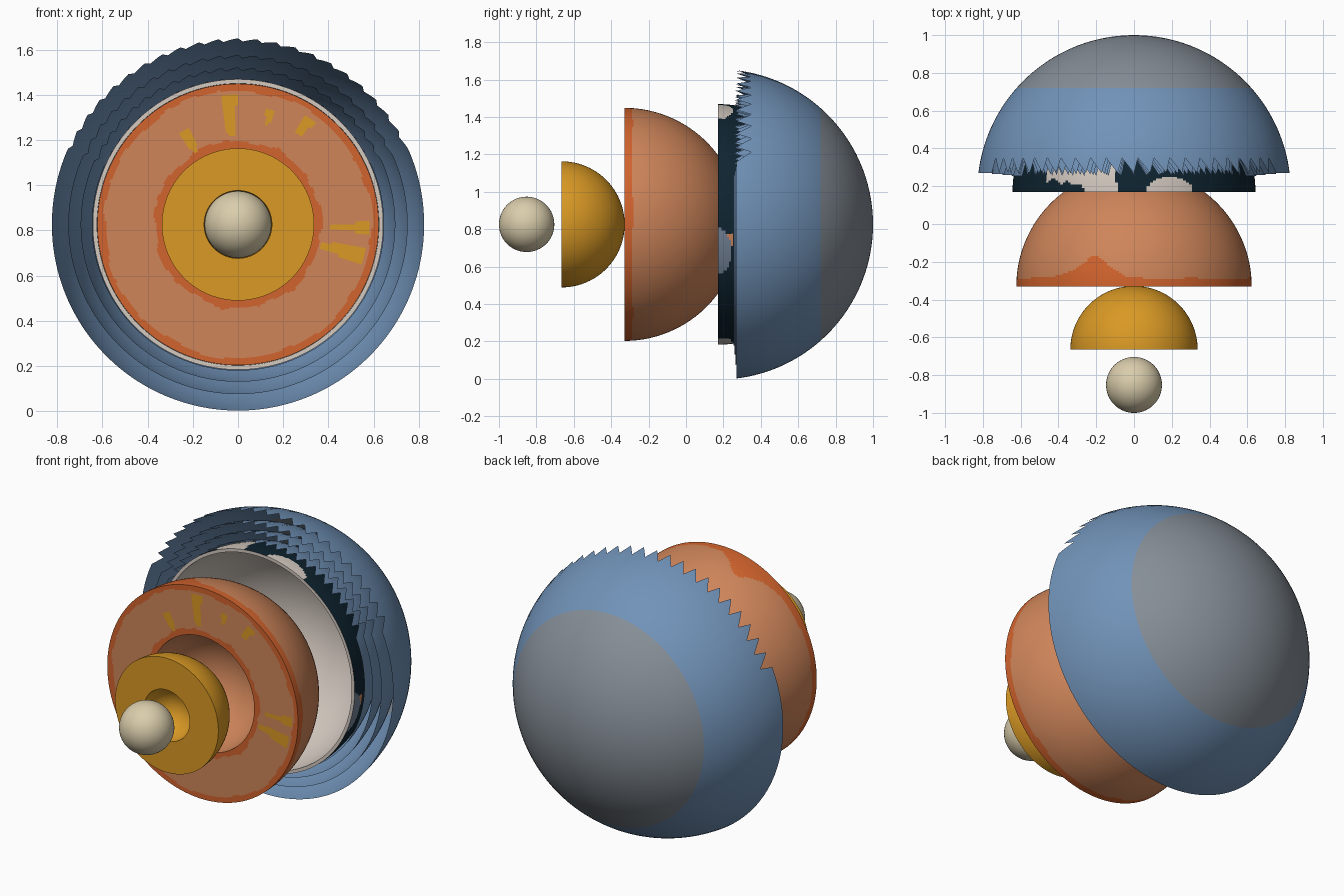
import bpy, bmesh, math

if "Cube" in bpy.data.objects:
    bpy.data.objects.remove(bpy.data.objects["Cube"])

CZ = 0.826      # height of the common axis, which runs along y
COLS = 240      # columns around the axis


def mat(name, rgb):
    m = bpy.data.materials.new(name)
    m.diffuse_color = (*rgb, 1)
    m.use_nodes = True
    m.node_tree.nodes["Principled BSDF"].inputs["Base Color"].default_value = m.diffuse_color
    return m


cream = mat("cream", (0.70, 0.61, 0.41))
gold = mat("gold", (0.70, 0.32, 0.018))
salmon = mat("light orange", (0.62, 0.235, 0.102))
rust = mat("dark orange", (0.64, 0.125, 0.026))
navy = mat("navy", (0.0045, 0.0176, 0.03))
bone = mat("pale beige", (0.66, 0.59, 0.53))
slate = mat("slate", (0.17, 0.22, 0.30))
blue = mat("sky blue", (0.165, 0.29, 0.48))
grey = mat("cap grey", (0.235, 0.27, 0.31))


def arc(radius, y0, ys):
    """Profile points on a sphere centred at y0, at the given y values."""
    return [(math.sqrt(max(0, radius ** 2 - (y - y0) ** 2)), y) for y in ys]


def sweep(radius, y0, y_from, y_to, n):
    """Profile points on a sphere, evenly spaced by angle between two y values."""
    a = math.acos(max(-1, min(1, (y_from - y0) / radius)))
    b = math.acos(max(-1, min(1, (y_to - y0) / radius)))
    ts = [a + (b - a) * i / n for i in range(n + 1)]
    return [(radius * math.sin(t), y0 + radius * math.cos(t)) for t in ts]


def lathe(name, profile, mats, rule):
    """Spin profile(column) about the y axis; rule(r, y, degrees, row) picks a material."""
    bm = bmesh.new()
    cols = []
    for i in range(COLS):
        a = 2 * math.pi * i / COLS
        cols.append([bm.verts.new((r * math.cos(a), y, CZ + r * math.sin(a)))
                     for r, y in profile(i)])
    for i in range(COLS):
        p, q = cols[i], cols[(i + 1) % COLS]
        for j in range(len(p) - 1):
            f = bm.faces.new((p[j], q[j], q[j + 1], p[j + 1]))
            c = f.calc_center_median()
            deg = math.degrees(math.atan2(c.z - CZ, c.x))
            f.material_index = rule(math.hypot(c.x, c.z - CZ), c.y, deg, j)
    bmesh.ops.remove_doubles(bm, verts=bm.verts, dist=1e-5)
    finish(name, bm, mats)


def finish(name, bm, mats):
    me = bpy.data.meshes.new(name)
    bm.to_mesh(me)
    bm.free()
    for m in mats:
        me.materials.append(m)
    ob = bpy.data.objects.new(name, me)
    bpy.context.collection.objects.link(ob)
    bpy.ops.object.select_all(action='DESELECT')
    ob.select_set(True)
    bpy.context.view_layer.objects.active = ob
    bpy.ops.object.shade_smooth_by_angle(angle=math.radians(35))


def wobble(deg):
    a = math.radians(deg)
    return 0.4 * math.sin(7 * a + 1) + 0.35 * math.sin(13 * a) + 0.25 * math.sin(29 * a + 2)


# Inner core ball
bm = bmesh.new()
bmesh.ops.create_uvsphere(bm, u_segments=64, v_segments=32, radius=0.148)
bmesh.ops.translate(bm, verts=bm.verts, vec=(0, -0.852, CZ))
finish("inner_core", bm, [cream])

# Outer core: half ball with a bowl for the inner core
Y = -0.665
core = sweep(0.337, Y, Y + 0.337, Y, 24) + sweep(0.15, Y, Y, Y + 0.15, 14)
lathe("outer_core", lambda i: core, [gold], lambda r, y, d, j: 0)

# Mantle: half ball with a painted cut face and a bowl
Y = -0.33
outer = sweep(0.623, Y, Y + 0.623, -0.16, 24) + arc(0.623, Y, [-0.17 - 0.01 * k for k in range(17)])
face = [(0.623 - 0.286 * k / 36, Y) for k in range(1, 36)]
mantle = outer + face + sweep(0.337, Y, Y, Y + 0.337, 20)
face_start, face_end = len(outer) - 1, len(outer) + len(face)
# gold plumes: angle, inner radius, outer radius, half width inside, half width outside
PLUMES = [(94, 0.39, 0.575, 0.018, 0.034), (74, 0.46, 0.53, 0.008, 0.022),
          (56, 0.48, 0.565, 0.018, 0.03), (120, 0.37, 0.48, 0.012, 0.028),
          (-1.5, 0.41, 0.58, 0.012, 0.025), (-14, 0.38, 0.575, 0.014, 0.042)]


def mantle_rule(r, y, d, j):
    if j < face_start:
        edge = -0.288 + 0.007 * wobble(d)
        edge += 0.09 * math.exp(-((d - 109) / 9) ** 2) + 0.03 * math.exp(-((d - 118) / 20) ** 2)
        return 1 if y < edge else 0
    if j >= face_end:
        return 0
    for a, r0, r1, w0, w1 in PLUMES:
        t = (r - r0) / (r1 - r0)
        if 0 < t < 1 and abs(math.radians(d - a)) * r < w0 + (w1 - w0) * t:
            return 2
    w = 0.013 * wobble(d)
    return 1 if r > 0.592 + w * 0.8 or r < 0.37 + w else 0


lathe("mantle", lambda i: mantle, [salmon, rust, gold], mantle_rule)

# Crust: thin half shell, dark sea and pale land outside, pale inside
Y = 0.17
outer = sweep(0.643, Y, Y + 0.643, 0.29, 22) + arc(0.643, Y, [0.28 - 0.01 * k for k in range(12)])
crust = outer + sweep(0.624, Y, Y, Y + 0.624, 28)
rim = len(outer) - 1


def crust_rule(r, y, d, j):
    if j >= rim:
        return 1
    w = wobble(d * 1.7)
    if 99 < d < 136 and y > 0.20 + 0.035 * w + 0.03 * math.sin(math.radians(d * 6)):
        return 1
    if 97 < d < 112 and y < 0.22 + 0.02 * w:
        return 1
    if 61 < d < 84 and y < 0.17 + 0.08 * math.sqrt(1 - ((d - 72.5) / 11.5) ** 2):
        return 1
    if -100 < d < -72 and y < 0.24 + 0.03 * w:
        return 1
    if -24 < d < -2 and y < 0.17 + 0.075 * math.sqrt(1 - ((d + 13) / 11) ** 2):
        return 2
    if -11 < d < -5 and 0.21 < y < 0.25:
        return 3
    return 0


lathe("crust", lambda i: crust, [navy, bone, slate, salmon], crust_rule)

# Atmosphere: four nested open shells with saw teeth along the upper rim
TOOTH = (0, 0.33, 0.67, 1)
for n, (rad, cut) in enumerate([(0.83, 0.27), (0.757, 0.264), (0.702, 0.259), (0.653, 0.255)]):
    def shell(i, rad=rad, cut=cut):
        y = cut
        if 16 <= i < 104:               # 22 teeth, 6 degrees each
            y += 0.08 * TOOTH[i % 4]
        cap = 0.17 + rad * 0.663        # edge of the grey cap
        return sweep(rad, 0.17, 0.17 + rad, cap, 16) + sweep(rad, 0.17, cap, y, 16)[1:]
    lathe(f"atmosphere_shell_{n + 1}", shell, [blue, grey], lambda r, y, d, j: 1 if j < 16 else 0)
